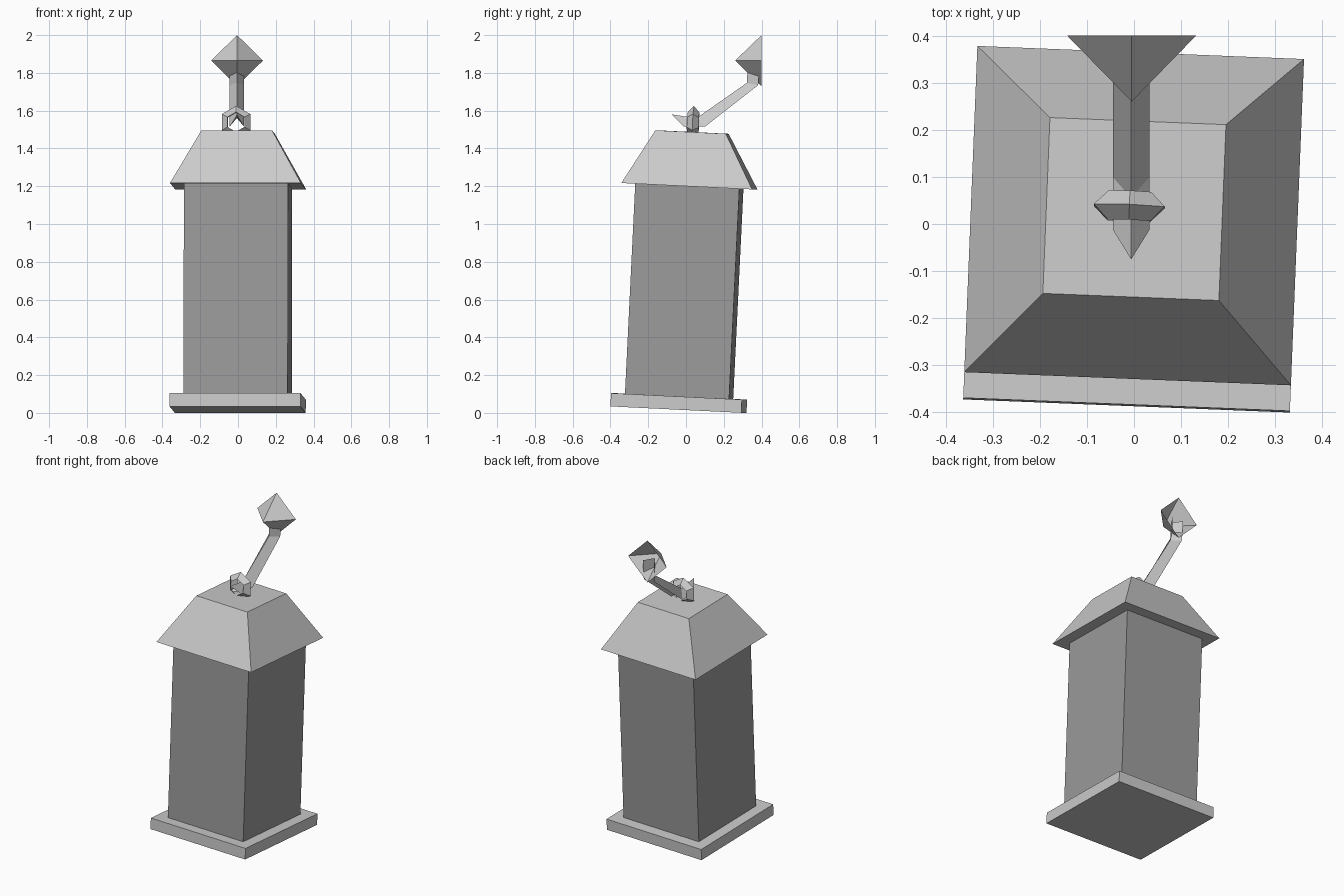
import bpy, bmesh, math
from mathutils import Matrix, Vector

if "Cube" in bpy.data.objects:
    bpy.data.objects.remove(bpy.data.objects["Cube"])


def material(name, v):
    m = bpy.data.materials.new(name)
    m.diffuse_color = (v, v, v, 1)
    m.use_nodes = True
    m.node_tree.nodes["Principled BSDF"].inputs["Base Color"].default_value = m.diffuse_color
    return m


metal = material("light grey metal", 0.6)
pane = material("dark grey pane", 0.33)

# The lantern hangs slightly tilted and turned
TILT = (Matrix.Translation((-0.002, -0.04, 0.0175))
        @ Matrix.Rotation(math.radians(-2.3), 4, 'Z')
        @ Matrix.Rotation(math.radians(-2.8), 4, 'X'))


def finish(name, bm, mat, matrix=None):
    if matrix is not None:
        bm.transform(matrix)
    me = bpy.data.meshes.new(name)
    bm.to_mesh(me)
    bm.free()
    me.materials.append(mat)
    ob = bpy.data.objects.new(name, me)
    bpy.context.collection.objects.link(ob)
    return ob


def block(name, w0, w1, z0, z1, mat):
    """Square block of bottom width w0 and top width w1."""
    bm = bmesh.new()
    bmesh.ops.create_cube(bm, size=1)
    for v in bm.verts:
        w, z = (w1, z1) if v.co.z > 0 else (w0, z0)
        v.co = Vector((math.copysign(w / 2, v.co.x), math.copysign(w / 2, v.co.y), z))
    return finish(name, bm, mat, TILT)


def ribbon(name, sections, mat, closed=False, matrix=None):
    """Skin of quads through a row of three-point ridge sections."""
    bm = bmesh.new()
    rows = [[bm.verts.new(p) for p in s] for s in sections]
    if closed:
        rows.append(rows[0])
    for a, b in zip(rows, rows[1:]):
        for i in range(2):
            bm.faces.new((a[i], a[i + 1], b[i + 1], b[i]))
    return finish(name, bm, mat, matrix)


# Lantern
block("base_plate", 0.694, 0.694, 0.0, 0.07, metal)
block("lantern_body", 0.552, 0.552, 0.07, 1.19, pane)
block("roof", 0.694, 0.374, 1.184, 1.471, metal)

# Six-sided hanging ring, ridged on the outside
ring = []
for k in range(6):
    a = math.radians(30 + 60 * k)
    c, s = math.cos(a), math.sin(a)
    ring.append([(-0.011 + r * c, 0.003 + y, 1.523 + r * s)
                 for r, y in ((0.052, -0.031), (0.087, 0.0), (0.052, 0.031))])
ribbon("hanging_ring", ring, metal, closed=True, matrix=TILT)

# Hook arm: open ridged strip, ridge on top; (y, z) of ridge and of side edges
ridge = [(-0.075, 1.58), (0.055, 1.56), (0.322, 1.747), (0.328, 1.86)]
edge = [(-0.012, 1.515), (0.10, 1.515), (0.382, 1.735), (0.392, 1.86)]
ribbon("hook_arm", [[(0.033, *e), (-0.006, *r), (-0.045, *e)]
                    for r, e in zip(ridge, edge)], metal)

# Wall mount: four-sided pyramid, open at the back
bm = bmesh.new()
tip = bm.verts.new((-0.005, 0.26, 1.865))
rim = [bm.verts.new((-0.005 + 0.137 * math.cos(k * math.pi / 2), 0.40,
                     1.865 + 0.135 * math.sin(k * math.pi / 2))) for k in range(4)]
for k in range(4):
    bm.faces.new((tip, rim[k - 1], rim[k]))
bmesh.ops.recalc_face_normals(bm, faces=bm.faces)
# keep the normals pointing outward from the wall
if sum(f.normal.y for f in bm.faces) > 0:
    bmesh.ops.reverse_faces(bm, faces=bm.faces)
finish("wall_mount", bm, metal)
